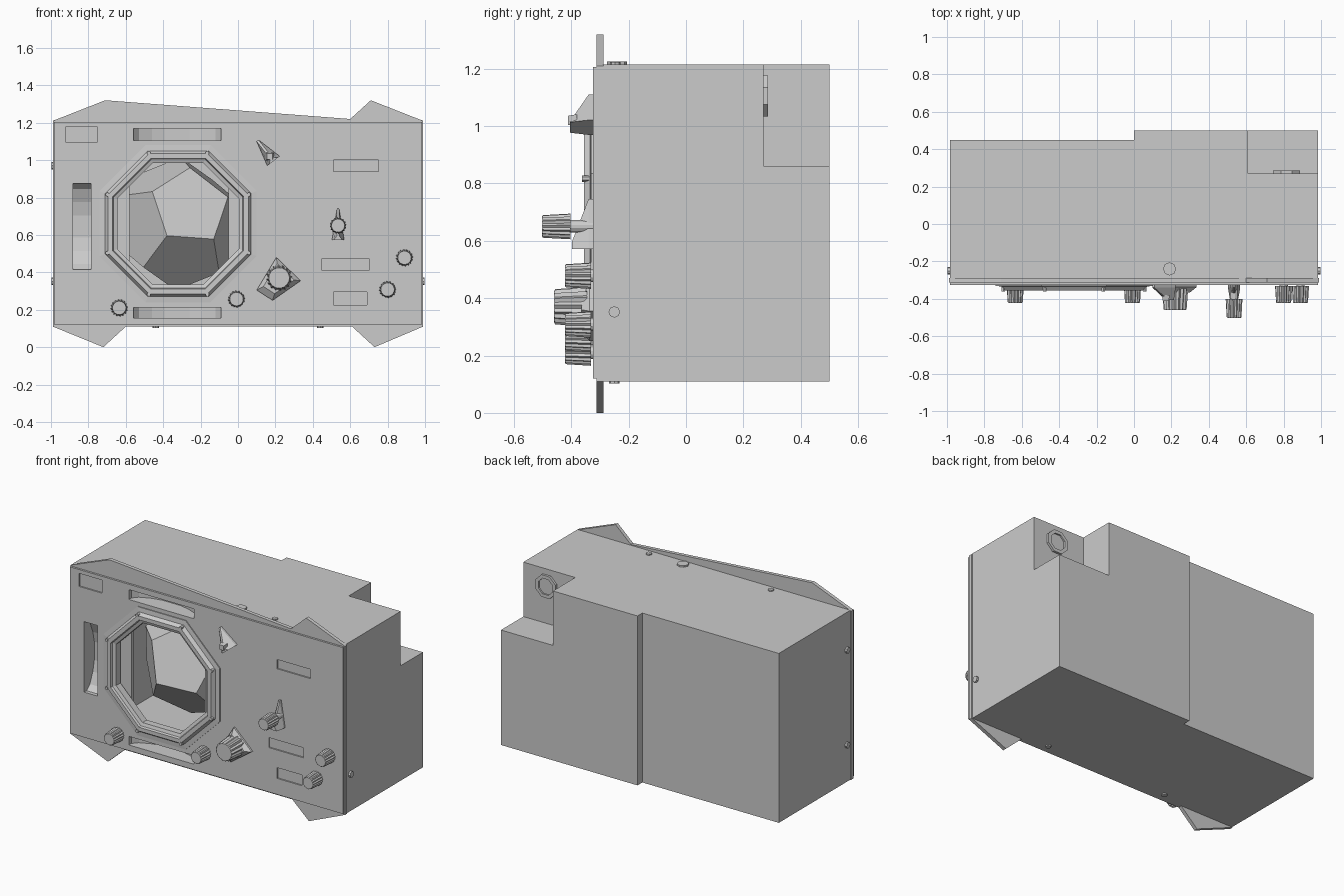
import bpy, bmesh, math
from mathutils import Vector

if "Cube" in bpy.data.objects:
    bpy.data.objects.remove(bpy.data.objects["Cube"])

grey = bpy.data.materials.new("plain grey")
grey.use_nodes = True
COLOR = (0.6, 0.6, 0.6, 1)
grey.diffuse_color = COLOR
grey.node_tree.nodes["Principled BSDF"].inputs["Base Color"].default_value = COLOR


def finish(name, bm):
    bmesh.ops.recalc_face_normals(bm, faces=bm.faces)
    mesh = bpy.data.meshes.new(name)
    bm.to_mesh(mesh)
    bm.free()
    mesh.materials.append(grey)
    ob = bpy.data.objects.new(name, mesh)
    bpy.context.collection.objects.link(ob)
    return ob


def loft(name, sections, ring=False):
    """Skin a list of (xz outline, y); cap the ends or close into a ring."""
    bm = bmesh.new()
    loops = [[bm.verts.new((x, y, z)) for x, z in pts] for pts, y in sections]
    n = len(loops[0])
    pairs = list(zip(loops, loops[1:]))
    if ring:
        pairs.append((loops[-1], loops[0]))
    else:
        bm.faces.new(loops[0])
        bm.faces.new(loops[-1])
    for a, b in pairs:
        for i in range(n):
            j = (i + 1) % n
            bm.faces.new((a[i], a[j], b[j], b[i]))
    return finish(name, bm)


def rect(x0, x1, z0, z1):
    return [(x0, z0), (x1, z0), (x1, z1), (x0, z1)]


def box(name, x0, x1, y0, y1, z0, z1):
    return loft(name, [(rect(x0, x1, z0, z1), y0), (rect(x0, x1, z0, z1), y1)])


def gon(cx, cz, r, n=8, flute=0):
    step = 2 * math.pi / n
    return [(cx + (r - flute * (i % 2)) * math.cos((i + .5) * step),
             cz + (r - flute * (i % 2)) * math.sin((i + .5) * step)) for i in range(n)]


def octagon(apothem):
    return gon(CX, CZ, apothem / math.cos(math.pi / 8))


def cut(targets, cutter):
    for ob in targets:
        mod = ob.modifiers.new("cut", 'BOOLEAN')
        mod.object = cutter
        mod.operation = 'DIFFERENCE'
        mod.solver = 'EXACT'
        bpy.context.view_layer.objects.active = ob
        bpy.ops.object.modifier_apply(modifier=mod.name)
    bpy.data.objects.remove(cutter)


CX, CZ = -0.32, 0.66
FACE = -0.325

# Housing: deeper on one half, with a notch in the rear top corner
housing = box("housing", -.985, .985, -.29, .5, .11, 1.215)
cut([housing], box("step_cutter", -1.1, 0, .45, .6, 0, 1.3))
cut([housing], box("notch_cutter", .61, 1.1, .27, .6, .86, 1.3))
cut([housing], box("cavity_cutter", -.74, .10, -.4, .40, .24, 1.07))

# Mounting plate with pointed ears, and the face panel over it
outline = [(-.99, .11), (-.72, 0), (-.60, .11), (.61, .11), (.73, 0), (.99, .11),
           (.99, 1.21), (.71, 1.32), (.60, 1.22), (-.71, 1.32), (-.99, 1.21)]
outline.pop()
outline.append((-.99, 1.21))
plate = loft("mounting_plate", [(outline, -.312), (outline, -.288)])
panel = box("face_panel", -.985, .985, FACE, -.311, .12, 1.205)
cut([plate, panel], loft("opening_cutter", [(octagon(.35), -.4), (octagon(.35), -.2)]))


# Slots with a curved back
def slot(cx, cz, half, width, upright=False):
    sections = []
    for y, shrink in ((-.4, 0), (-.30, 0), (-.265, .03), (-.235, .10), (-.22, .17)):
        a, b = half - shrink, width
        if upright:
            a, b = b, a
        sections.append((rect(cx - a, cx + a, cz - b, cz + b), y))
    cut([panel, plate, housing], loft("slot_cutter", sections))


slot(CX - .005, 1.138, .235, .032)
slot(CX - .005, .185, .235, .028)
slot(-.835, .645, .23, .048, True)

# Shallow label windows
for x0, x1, z0, z1 in ((-.92, -.755, 1.095, 1.18), (.45, .70, .41, .475),
                       (.51, .69, .225, .295), (.51, .75, .94, 1.0)):
    cut([panel], box("window_cutter", x0, x1, -.4, FACE + .009, z0, z1))

# Octagonal bezel and its screws
loft("bezel", [(octagon(a), y) for a, y in
               ((.42, FACE + .002), (.42, -.331), (.39, -.334), (.375, -.356),
                (.35, -.356), (.345, -.342), (.325, -.335), (.325, -.29), (.36, -.29))], True)
for i, (x, z) in enumerate(octagon(.378)):
    loft(f"bezel_screw_{i}", [(gon(x, z, .011, 6), -.335), (gon(x, z, .011, 6), -.362)])

# Faceted ball and its side cheeks
bm = bmesh.new()
bmesh.ops.create_icosphere(bm, subdivisions=1, radius=1)
bm.verts.ensure_lookup_table()
corners = [f.calc_center_median().normalized() * .36 for f in bm.faces]
facing = bm.verts[0].co.rotation_difference(Vector((.22, -.9, .32)))
bm.clear()
for c in corners:
    bm.verts.new(facing @ c + Vector((CX, .05, CZ)))
bmesh.ops.convex_hull(bm, input=bm.verts[:])
bmesh.ops.dissolve_limit(bm, angle_limit=.05, verts=bm.verts[:], edges=bm.edges[:])
finish("faceted_ball", bm)
box("left_cheek", -.05, .10, -.27, -.1, .25, 1.06)
box("right_cheek", -.74, -.58, -.27, -.25, .25, 1.06)


# Fluted knobs
def knob(name, x, z, r, y0, y1):
    loft(name, [(gon(x, z, r, 32, r * .12), y0),
                (gon(x, z, r * .88, 32, r * .12), y1 + .004),
                (gon(x, z, r * .78, 32), y1)])
    loft(name + "_shaft", [(gon(x, z, r * .5, 12), FACE + .002), (gon(x, z, r * .5, 12), y0 - .01)])


for i, (x, z) in enumerate(((-.635, .21), (-.008, .257), (.80, .308), (.89, .478))):
    knob(f"small_knob_{i}", x, z, .046, -.332, -.422)
knob("large_knob", .22, .37, .07, -.345, -.46)
knob("raised_knob", .535, .65, .045, -.402, -.502)

# Diamond base under the large knob
diamond = [(.10, .305), (.185, .25), (.335, .355), (.205, .48)]
inner = [(.22 + (x - .22) * .7, .37 + (z - .37) * .7) for x, z in diamond]
loft("diamond_base", [(diamond, FACE + .002), (diamond, -.337), (inner, -.365)])


# Wedge pointers: thick at the heel, thin at the tip
def pointer(name, x, z, length, half, height, angle):
    c, s = math.cos(angle), math.sin(angle)

    def at(u, v):
        return (x + u * c - v * s, z + u * s + v * c)
    base = [at(-half, 0), at(half, 0), at(half * .15, length), at(-half * .15, length)]
    top = [at(-half * .7, 0), at(half * .7, 0), at(half * .15, length * .15), at(-half * .15, length * .15)]
    loft(name, [(base, FACE + .002), (base, FACE - .015), (top, FACE - height)])


pointer("raised_pointer", .535, .572, .173, .033, .072, 0)
pointer("selector_pointer", .19, .995, .14, .042, .08, math.radians(38))
loft("selector_cap", [(gon(.17, 1.02, .03, 4), -.38), (gon(.17, 1.02, .022, 4), -.412)])


# Case screws, each turned towards its side
def screw(name, loc, r, axis):
    rot = (0, math.pi / 2, 0) if axis == 'X' else (0, 0, 0)
    bpy.ops.mesh.primitive_cylinder_add(vertices=8, radius=r, depth=.03, location=loc, rotation=rot)
    bpy.context.object.name = name
    bpy.context.object.data.materials.append(grey)


for side in (-1, 1):
    screw(f"top_screw_{side}", (.44 * side, -.247, 1.208), .018, 'Z')
    screw(f"bottom_screw_{side}", (.44 * side, -.25, .117), .018, 'Z')
    screw(f"side_screw_{side}", (.983 * side, -.25, .352), .02, 'X')
screw("upper_side_screw", (-.983, -.25, .97), .02, 'X')
screw("top_plug", (.19, -.24, 1.21), .035, 'Z')

# Connector on the notch wall
loft("rear_connector", [(gon(.815, 1.105, .078, 8), .262), (gon(.815, 1.105, .078, 8), .285),
                        (gon(.815, 1.105, .055, 8), .285), (gon(.815, 1.105, .055, 8), .275)])
